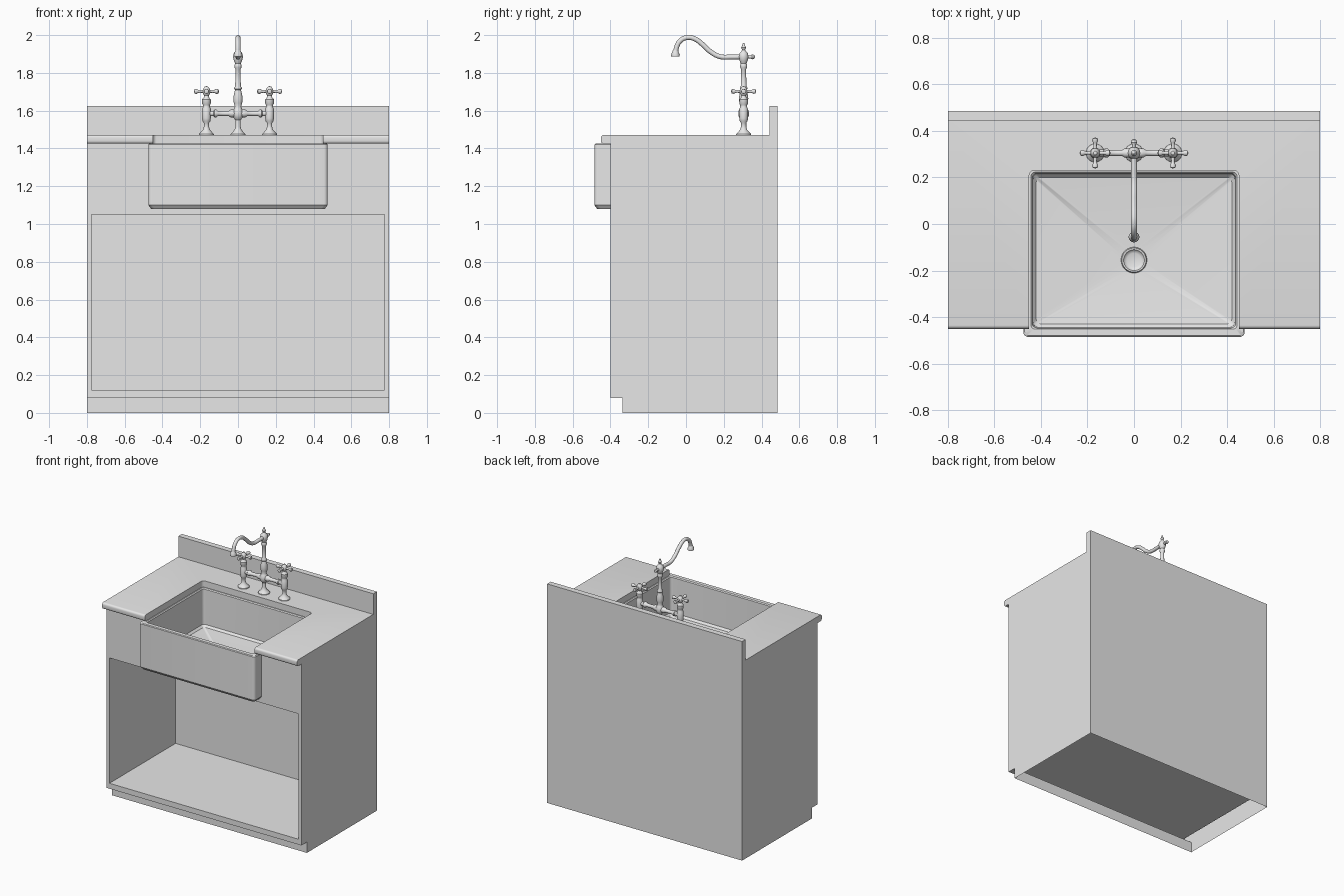
import bpy, bmesh
from math import sin, cos, pi
from mathutils import Matrix, Vector

cube = bpy.data.objects.get("Cube")
if cube:
    bpy.data.objects.remove(cube)

grey = bpy.data.materials.new("plain_grey")
grey.use_nodes = True
grey.diffuse_color = (0.8, 0.8, 0.8, 1)
grey.node_tree.nodes["Principled BSDF"].inputs["Base Color"].default_value = (0.8, 0.8, 0.8, 1)
smooth_parts = []


def finish(name, bm, smooth=False, recalc=True):
    bmesh.ops.remove_doubles(bm, verts=bm.verts, dist=0.0002)
    if recalc:
        bmesh.ops.recalc_face_normals(bm, faces=bm.faces)
    me = bpy.data.meshes.new(name)
    bm.to_mesh(me)
    bm.free()
    me.materials.append(grey)
    ob = bpy.data.objects.new(name, me)
    bpy.context.collection.objects.link(ob)
    if smooth:
        smooth_parts.append(ob)
    return ob


def box(x0, x1, y0, y1, z0, z1):
    bm = bmesh.new()
    bmesh.ops.create_cube(bm, size=1)
    for v in bm.verts:
        v.co = (x1 if v.co.x > 0 else x0, y1 if v.co.y > 0 else y0, z1 if v.co.z > 0 else z0)
    return bm


def arc(cx, cy, r, start, end, n=5):
    return [(cx + r * cos(start + (end - start) * i / n),
             cy + r * sin(start + (end - start) * i / n)) for i in range(n + 1)]


def rounded(x0, x1, y0, y1, r):
    corners = [(x1 - r, y1 - r), (x0 + r, y1 - r), (x0 + r, y0 + r), (x1 - r, y0 + r)]
    return [p for k, c in enumerate(corners) for p in arc(*c, r, k * pi / 2, (k + 1) * pi / 2)]


def lathe(name, profile, place=(0, 0, 0), axis=(0, 0, 1), steps=24):
    """Turn (radius, height) points round an axis through place."""
    bm = bmesh.new()
    vs = [bm.verts.new((r, 0, z)) for r, z in profile]
    es = [bm.edges.new(pair) for pair in zip(vs, vs[1:])]
    bmesh.ops.spin(bm, geom=vs + es, cent=(0, 0, 0), axis=(0, 0, 1), angle=2 * pi, steps=steps)
    turn = Vector((0, 0, 1)).rotation_difference(Vector(axis)).to_matrix().to_4x4()
    bm.transform(Matrix.Translation(place) @ turn)
    return finish(name, bm, True)


# Cabinet shell, open underneath, with a toe recess
W, BACK, FRONT, TOE, TOP = 0.8, 0.485, -0.4, -0.335, 1.425
side = [(BACK, TOP), (BACK, 0), (TOE, 0), (TOE, 0.08), (FRONT, 0.08), (FRONT, TOP)]
bm = bmesh.new()
left = [bm.verts.new((W, y, z)) for y, z in side]
right = [bm.verts.new((-W, y, z)) for y, z in side]
bm.faces.new(left)
bm.faces.new(right[::-1])
for i in (0, 2, 3):
    bm.faces.new((left[i], right[i], right[i + 1], left[i + 1]))
finish("cabinet_shell", bm)

# Front frame, leaving out the storage opening and the sink cutout
xs = [-W, -0.775, -0.46, 0.46, 0.775, W]
zs = [0.08, 0.12, 1.05, 1.1, TOP]
bm = bmesh.new()
for i in range(5):
    for j in range(4):
        opening = j == 1 and 0 < i < 4
        cutout = j == 3 and i == 2
        if not (opening or cutout):
            bm.faces.new([bm.verts.new((xs[a], FRONT, zs[b])) for a, b in
                          ((i, j), (i + 1, j), (i + 1, j + 1), (i, j + 1))])
finish("cabinet_front_frame", bm, recalc=False)

# Storage liner, open to the front
bm = box(-0.775, 0.775, FRONT, 0.375, 0.12, 1.05)
bm.normal_update()
bmesh.ops.delete(bm, geom=[f for f in bm.faces if f.normal.y < -0.5], context='FACES')
bmesh.ops.reverse_faces(bm, faces=bm.faces)
finish("cabinet_interior", bm, recalc=False)

# Countertop, notched for the sink, with eased front edges
outline = [(-W, -0.45), (-0.45, -0.45)]
outline += arc(-0.43, 0.21, 0.02, pi, pi / 2)
outline += arc(0.43, 0.21, 0.02, pi / 2, 0)
outline += [(0.45, -0.45), (W, -0.45), (W, BACK), (-W, BACK)]
bm = bmesh.new()
slab = bm.faces.new([bm.verts.new((x, y, TOP)) for x, y in outline])
up = bmesh.ops.extrude_face_region(bm, geom=[slab], use_keep_orig=True)
bmesh.ops.translate(bm, vec=(0, 0, 0.047), verts=[v for v in up["geom"] if isinstance(v, bmesh.types.BMVert)])
lips = [e for e in bm.edges if all(v.co.y < -0.449 for v in e.verts) and e.calc_length() > 0.1]
bmesh.ops.bevel(bm, geom=lips, offset=0.015, segments=4, profile=0.5, affect='EDGES')
finish("countertop", bm, True)
finish("backsplash", box(-W, W, 0.443, BACK, 1.47, 1.625))

# Apron sink: rings from the underside, over the rim, down to the drain
DRAIN = (0, -0.155)
rings = [
    (rounded(-0.46, 0.46, -0.47, 0.25, 0.02), 1.08),
    (rounded(-0.475, 0.475, -0.485, 0.26, 0.02), 1.1),
    (rounded(-0.475, 0.475, -0.485, 0.26, 0.02), 1.42),
    (rounded(-0.47, 0.47, -0.48, 0.255, 0.02), 1.425),
    (rounded(-0.443, 0.443, -0.452, 0.223, 0.02), 1.425),
    (rounded(-0.437, 0.437, -0.446, 0.217, 0.02), 1.418),
    (rounded(-0.433, 0.433, -0.442, 0.213, 0.02), 1.16),
    (rounded(-0.42, 0.42, -0.429, 0.2, 0.02), 1.145),
    (rounded(-0.05, 0.05, DRAIN[1] - 0.05, DRAIN[1] + 0.05, 0.05), 1.115),
]
bm = bmesh.new()
loops = [[bm.verts.new((x, y, z)) for x, y in pts] for pts, z in rings]
bm.faces.new(loops[0])
bm.faces.new(loops[-1])
for a, b in zip(loops, loops[1:]):
    for i in range(len(a)):
        j = (i + 1) % len(a)
        bm.faces.new((a[i], a[j], b[j], b[i]))
finish("apron_sink", bm, True)
lathe("drain", [(0, 1.117), (0.03, 1.117), (0.04, 1.121), (0.045, 1.128), (0.052, 1.128), (0.056, 1.115)],
      (*DRAIN, 0))

# Faucet centre column with finial
FY, DECK, BRIDGE, SPOUT = 0.305, 1.47, 1.585, 1.885
foot = [(0, DECK), (0.04, DECK), (0.039, 1.477), (0.028, 1.488), (0.018, 1.5), (0.014, 1.515)]
lathe("faucet_column", foot + [
    (0.014, 1.55), (0.022, 1.56), (0.028, 1.575), (0.028, 1.595), (0.021, 1.61), (0.017, 1.62),
    (0.022, 1.64), (0.025, 1.665), (0.021, 1.69), (0.016, 1.71), (0.02, 1.715), (0.02, 1.722),
    (0.015, 1.73), (0.013, 1.82), (0.019, 1.83), (0.019, 1.84), (0.015, 1.85), (0.022, 1.865),
    (0.027, SPOUT), (0.022, 1.905), (0.012, 1.915), (0.008, 1.922), (0.013, 1.934),
    (0.008, 1.944), (0.004, 1.957), (0, 1.96)], (0, FY, 0))
lathe("rear_knob", [(0, 0), (0.01, 0.02), (0.008, 0.035), (0.013, 0.045), (0.01, 0.056), (0, 0.06)],
      (0, FY, SPOUT), (0, 1, 0))

# Swan-neck spout
path = [(FY, SPOUT), (0.24, 1.884), (0.18, 1.886), (0.13, 1.912), (0.085, 1.953), (0.045, 1.981),
        (0.005, 1.987), (-0.032, 1.968), (-0.05, 1.935), (-0.056, 1.9)]
curve = bpy.data.curves.new("spout_path", 'CURVE')
curve.dimensions = '3D'
curve.bevel_depth = 0.013
curve.bevel_resolution = 4
curve.resolution_u = 5
curve.use_fill_caps = True
spline = curve.splines.new('BEZIER')
spline.bezier_points.add(len(path) - 1)
for p, (y, z) in zip(spline.bezier_points, path):
    p.co = (0, y, z)
    p.handle_left_type = p.handle_right_type = 'AUTO'
helper = bpy.data.objects.new("spout_path", curve)
bpy.context.collection.objects.link(helper)
bm = bmesh.new()
bm.from_mesh(helper.to_mesh())
helper.to_mesh_clear()
bpy.data.objects.remove(helper)
finish("spout", bm, True)
lathe("spout_nozzle", [(0, -0.015), (0.022, -0.015), (0.023, -0.006), (0.018, 0.006), (0.013, 0.018)],
      (0, -0.056, 1.902))

# Bridge pipe joining the valves
half = [(0.014, 0.13), (0.02, 0.125), (0.02, 0.115), (0.013, 0.105), (0.013, 0.05), (0.02, 0.04), (0.02, 0.028)]
lathe("bridge_pipe", [(0, 0.165), (0.014, 0.165)] + half + [(r, -h) for r, h in half[::-1]]
      + [(0.014, -0.165), (0, -0.165)], (0, FY, BRIDGE), (1, 0, 0))

# Valves with cross handles
arm = [(0, 0), (0.009, 0.005), (0.007, 0.035), (0.009, 0.045), (0.013, 0.052), (0.012, 0.062), (0, 0.067)]
for name, x in (("left", 0.167), ("right", -0.167)):
    lathe(name + "_valve", foot + [
        (0.014, 1.535), (0.021, 1.545), (0.023, 1.56), (0.023, 1.61), (0.018, 1.62), (0.018, 1.63),
        (0.023, 1.637), (0.023, 1.66), (0.015, 1.668), (0.012, 1.68), (0.019, 1.69), (0.021, 1.702),
        (0.018, 1.714), (0.013, 1.722), (0.008, 1.728), (0, 1.73)], (x, FY, 0))
    for k, axis in enumerate(((1, 0, 0), (-1, 0, 0), (0, 1, 0), (0, -1, 0))):
        lathe(f"{name}_handle_arm_{k + 1}", arm, (x, FY, 1.702), axis, 14)

# Smooth shading with crisp edges
bpy.ops.object.select_all(action='DESELECT')
for ob in smooth_parts:
    ob.select_set(True)
bpy.context.view_layer.objects.active = smooth_parts[0]
bpy.ops.object.shade_smooth_by_angle(angle=pi / 5)
